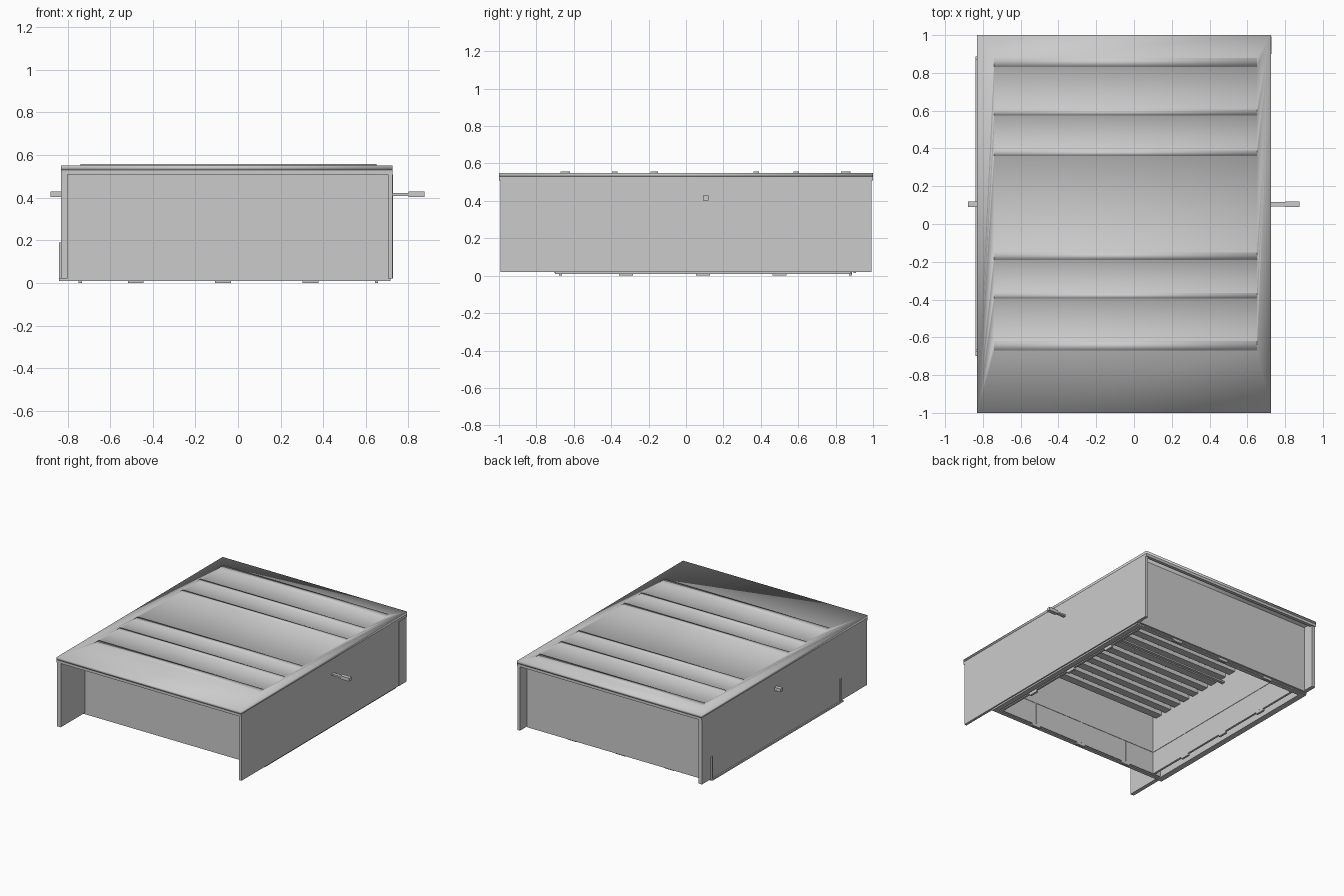
import bpy, bmesh
from mathutils import Matrix

if "Cube" in bpy.data.objects:
    bpy.data.objects.remove(bpy.data.objects["Cube"])

def add(name, bm, loc=(0, 0, 0)):
    me = bpy.data.meshes.new(name)
    bm.to_mesh(me)
    bm.free()
    ob = bpy.data.objects.new(name, me)
    ob.location = loc
    bpy.context.collection.objects.link(ob)
    return ob

def box(name, x0, x1, y0, y1, z0, z1):
    bm = bmesh.new()
    bmesh.ops.create_cube(bm, size=1)
    bmesh.ops.scale(bm, vec=(x1 - x0, y1 - y0, z1 - z0), verts=bm.verts)
    return add(name, bm, ((x0 + x1) / 2, (y0 + y1) / 2, (z0 + z1) / 2))

XL, XR = -0.83, 0.725          # outer housing
LX, RX, FY, BY = -0.74, 0.65, -0.67, 0.88   # inner liner
RIBS = ((-0.67, -0.62), (-0.395, -0.365), (-0.19, -0.15),
        (0.36, 0.39), (0.575, 0.605), (0.83, 0.88))

# Top sheet: one smooth-shaded skin, mitred rim around a ribbed middle
bm = bmesh.new()
v = lambda x, y, z: bm.verts.new((x, y, z))
low = [[v(x, y, 0.55) for x in (LX, RX)] for r in RIBS for y in r]
for i in range(len(low) - 1):
    a, b = low[i], low[i + 1]
    if i % 2:
        bm.faces.new((a[0], a[1], b[1], b[0]))
for i in range(0, len(low), 2):
    base = [low[i][0], low[i][1], low[i + 1][1], low[i + 1][0]]
    top = [v(p.co.x, p.co.y, 0.557) for p in base]
    bm.faces.new(top)
    for k in range(4):
        n = (k + 1) % 4
        bm.faces.new((base[k], base[n], top[n], top[k]))
rim = [v(x, y, 0.55) for x, y in ((XL, -1), (XR, -1), (XR, 1), (XL, 1))]
bm.faces.new((rim[0], rim[1], low[0][1], low[0][0]))
bm.faces.new((rim[2], rim[3], low[-1][0], low[-1][1]))
bm.faces.new([rim[1], rim[2]] + [p[1] for p in reversed(low)])
bm.faces.new([rim[3], rim[0]] + [p[0] for p in low])
skirt = [v(p.co.x, p.co.y, 0.53) for p in rim]
for k in range(4):
    n = (k + 1) % 4
    bm.faces.new((skirt[k], skirt[n], rim[n], rim[k]))
bm.faces.new(skirt[::-1])
bmesh.ops.recalc_face_normals(bm, faces=bm.faces)
for f in bm.faces:
    f.smooth = True
add("top_sheet", bm)
box("front_lip", XL, XR, -1, -0.975, 0.51, 0.53)
box("back_lip", XL, XR, 0.975, 1, 0.51, 0.53)

# Side walls and recessed end panels
box("left_wall", XL, XL + 0.03, -0.993, 0.993, 0.02, 0.53)
box("right_wall", XR - 0.02, XR, -0.993, 0.993, 0.02, 0.53)
box("right_wall_strip", XR, XR + 0.003, 0.9, 0.993, 0.02, 0.51)
box("front_panel", XL + 0.03, XR - 0.02, -0.70, -0.685, 0.015, 0.53)
box("back_panel", XL + 0.03, XR - 0.02, 0.895, 0.91, 0.015, 0.53)

# Inner liner walls
T = 0.008
for name, x in (("left_liner", LX), ("right_liner", RX)):
    box(name, x - T, x + T, FY, BY, 0.015, 0.53)
for name, y in (("front_liner", FY), ("back_liner", BY)):
    box(name, LX, RX, y - T, y + T, 0.015, 0.53)

# Low interlocking plates whose ends poke through the housing
for y in (FY, BY):
    box("cross_plate_left_tab", -0.84, LX, y - T, y + T, 0.015, 0.19)
for x in (LX, 0.47):
    box("side_plate_front_tab", x - T / 2, x + T / 2, -0.703, FY, 0.015, 0.19)

# Spaced grate bars below the top
for i in range(15):
    y = -0.6 + i * 0.1
    box("grate_bar", LX, RX, y - 0.03, y + 0.03, 0.45, 0.48)

# Thin bottom flange ring
box("left_flange", XL - 0.01, XL + 0.035, -0.70, 0.88, 0.008, 0.02)
box("right_flange", XR - 0.05, XR - 0.01, -0.70, 0.88, 0.008, 0.02)
box("front_flange", XL, XR - 0.01, -0.70, -0.67, 0.008, 0.018)
box("back_flange", XL, XR - 0.01, 0.85, 0.885, 0.008, 0.018)

# Small feet under the liner walls, joints between liner plates
for x in (-0.48, -0.07, 0.34):
    for y in (FY, BY):
        box("end_foot", x - 0.037, x + 0.037, y - T, y + T, 0, 0.015)
    box("front_liner_joint", x - 0.002, x + 0.002, FY, FY + 0.011, 0.02, 0.19)
for y in (-0.32, 0.09, 0.5):
    for x in (LX, RX):
        box("side_foot", x - T, x + T, y - 0.037, y + 0.037, 0, 0.015)
    box("left_liner_joint", LX, LX + 0.011, y - 0.002, y + 0.002, 0.02, 0.19)
box("front_liner_ledge", LX, RX, FY, FY + 0.011, 0.187, 0.192)
box("left_liner_ledge", LX, LX + 0.011, FY, BY, 0.187, 0.192)

# Control rod running across, with a grip at each end
box("control_rod", -0.84, 0.82, 0.093, 0.117, 0.409, 0.421)
box("left_grip", -0.88, -0.82, 0.09, 0.12, 0.403, 0.428)
box("right_grip", 0.80, 0.875, 0.09, 0.12, 0.403, 0.428)
